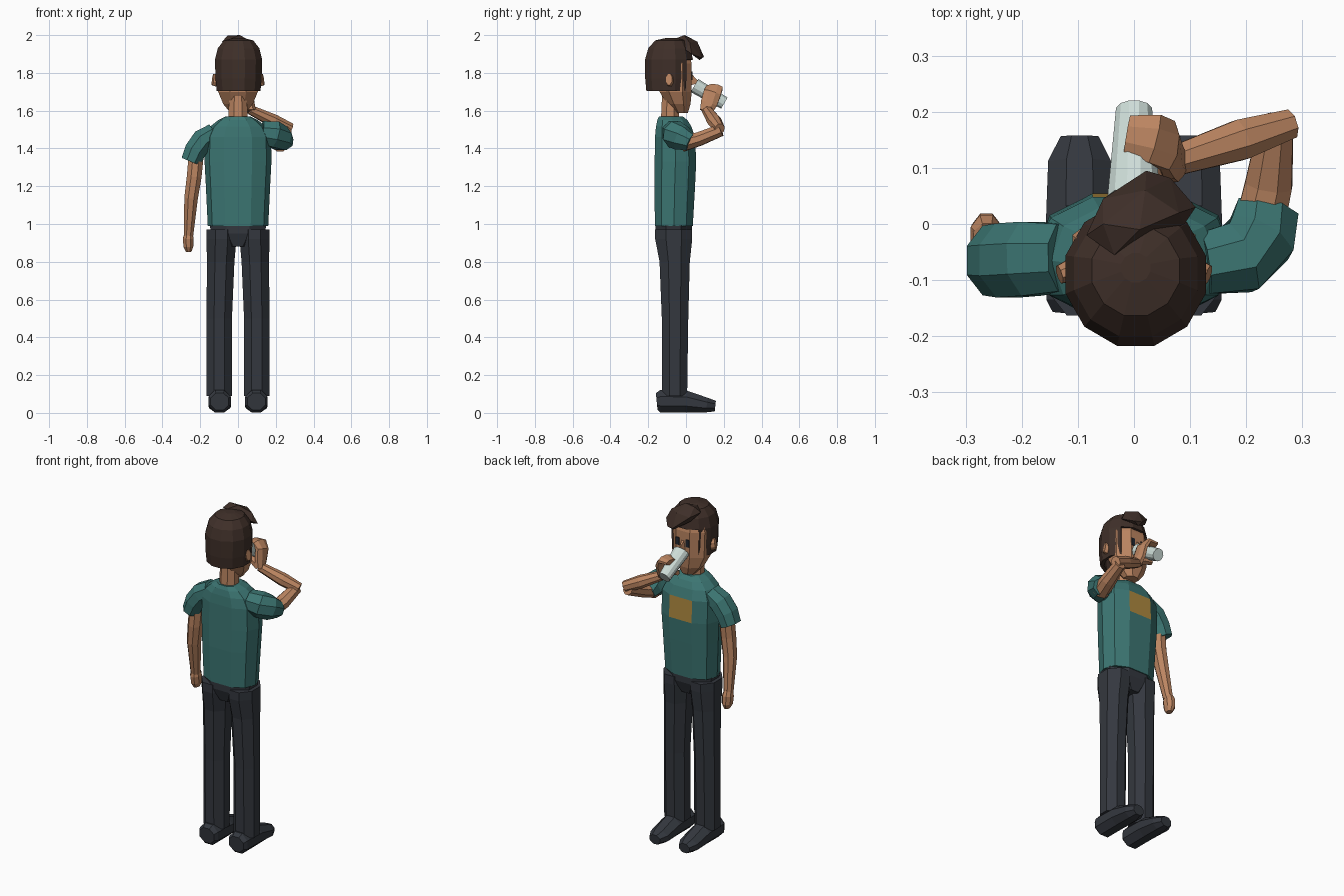
import bpy, bmesh, math
from mathutils import Vector


def mat(name, rgb):
    m = bpy.data.materials.new(name)
    m.diffuse_color = (*rgb, 1)
    return m


TEAL = mat("teal_cloth", (0.045, 0.18, 0.17))
SKIN = mat("skin", (0.50, 0.235, 0.12))
HAIR = mat("dark_brown", (0.05, 0.029, 0.022))
PANTS = mat("charcoal", (0.034, 0.039, 0.049))
CUP = mat("pale_grey", (0.62, 0.73, 0.69))
GOLD = mat("gold", (0.42, 0.25, 0.05))
NAVY = mat("navy_black", (0.015, 0.02, 0.03))


def finish(bm, name, material):
    bmesh.ops.recalc_face_normals(bm, faces=bm.faces[:])
    me = bpy.data.meshes.new(name)
    bm.to_mesh(me)
    bm.free()
    me.materials.append(material)
    ob = bpy.data.objects.new(name, me)
    bpy.context.collection.objects.link(ob)
    return ob


def ngon(n):
    """Unit section with flat sides facing the axes."""
    k = 1 / math.cos(math.pi / n)
    return [(k * math.sin((i + 0.5) * 2 * math.pi / n),
             k * math.cos((i + 0.5) * 2 * math.pi / n)) for i in range(n)]


def tube(name, material, stations, hint=(0, 1, 0), section=None, level=False):
    """Skin a section along stations of (x, y, z, side radius, up radius)."""
    section = section or ngon(8)
    pts = [Vector(s[:3]) for s in stations]
    bm = bmesh.new()
    rings = []
    for i, s in enumerate(stations):
        t = pts[min(i + 1, len(pts) - 1)] - pts[max(i - 1, 0)]
        if level:
            t = Vector((0, 0, 1))
        t.normalize()
        side = t.cross(Vector(hint)).normalized()
        up = side.cross(t)
        rings.append([bm.verts.new(pts[i] + side * a * s[3] + up * b * s[4])
                      for a, b in section])
    n = len(section)
    for r0, r1 in zip(rings, rings[1:]):
        for j in range(n):
            bm.faces.new((r0[j], r0[(j + 1) % n], r1[(j + 1) % n], r1[j]))
    bm.faces.new(rings[0])
    bm.faces.new(rings[-1])
    return finish(bm, name, material)


def hull(name, material, points):
    bm = bmesh.new()
    for p in points:
        bm.verts.new(p)
    bmesh.ops.convex_hull(bm, input=bm.verts[:])
    return finish(bm, name, material)


# Shirt body with a wide flat chest panel
half = [(0.42, 1), (0.85, 0.65), (1, 0), (0.85, -0.65), (0.42, -1)]
body = half + [(-a, b) for a, b in reversed(half)]
shirt = tube("shirt", TEAL, [
    (0, -0.064, 0.99, 0.160, 0.100), (0, -0.060, 1.20, 0.170, 0.108),
    (0, -0.056, 1.33, 0.177, 0.110), (0, -0.058, 1.46, 0.175, 0.106),
    (0, -0.065, 1.515, 0.148, 0.094), (0, -0.072, 1.55, 0.105, 0.080),
    (0, -0.080, 1.57, 0.065, 0.062)], section=body, level=True)

# Gold chest patch
shirt.data.materials.append(GOLD)
for p in shirt.data.polygons:
    if p.normal.y > 0.95 and 1.35 < p.center.z < 1.45:
        p.material_index = 1

# Hips, trouser legs and shoes
tube("hips", PANTS, [(0, -0.065, 0.88, 0.06, 0.07), (0, -0.065, 0.95, 0.14, 0.095),
                     (0, -0.065, 0.992, 0.15, 0.096)], level=True)
for s, label in ((-1, "left"), (1, "right")):
    tube(label + "_trouser_leg", PANTS, [
        (s * 0.099, -0.060, 0.09, 0.067, 0.066), (s * 0.099, -0.058, 0.50, 0.067, 0.070),
        (s * 0.092, -0.060, 0.80, 0.073, 0.080), (s * 0.087, -0.065, 0.92, 0.079, 0.098),
        (s * 0.087, -0.065, 0.97, 0.079, 0.098)], level=True)
    tube(label + "_shoe", PANTS, [
        (s * 0.097, -0.155, 0.060, 0.048, 0.045), (s * 0.097, -0.135, 0.062, 0.059, 0.060),
        (s * 0.097, 0.000, 0.060, 0.060, 0.058), (s * 0.097, 0.110, 0.041, 0.056, 0.039),
        (s * 0.097, 0.155, 0.036, 0.034, 0.028)], hint=(0, 0, 1))

# Neck and head
tube("neck", SKIN, [(0, -0.085, 1.54, 0.052, 0.048), (0, -0.08, 1.70, 0.046, 0.046)],
     level=True)
tube("head", SKIN, [
    (0, -0.025, 1.588, 0.040, 0.035), (0, -0.038, 1.635, 0.078, 0.062),
    (0, -0.055, 1.70, 0.105, 0.085), (0, -0.055, 1.85, 0.110, 0.085),
    (0, -0.070, 1.93, 0.090, 0.080)], level=True)
hull("nose", SKIN, [(-0.018, 0.025, 1.735), (0.018, 0.025, 1.735), (0, 0.068, 1.745),
                    (0, 0.066, 1.755), (-0.009, 0.025, 1.80), (0.009, 0.025, 1.80)])
for s, label in ((-1, "left"), (1, "right")):
    tube(label + "_ear", SKIN, [(s * 0.10, -0.08, 1.76, 0.024, 0.036),
                                (s * 0.133, -0.09, 1.765, 0.016, 0.030)], hint=(0, 0, 1))
    hull(label + "_eye", NAVY, [(s * 0.033 + a, b, 1.785 + c) for a in (-0.011, 0.011)
                                for b in (0.027, 0.034) for c in (-0.022, 0.022)])

# Hair cap opened around the face
hair = tube("hair", HAIR, [
    (0.003, -0.09, 1.705, 0.116, 0.120), (0.003, -0.09, 1.77, 0.122, 0.126),
    (0.003, -0.09, 1.87, 0.125, 0.127), (0.003, -0.088, 1.93, 0.110, 0.112),
    (0.003, -0.083, 1.972, 0.078, 0.080), (0.003, -0.078, 1.985, 0.026, 0.026)],
    section=ngon(12), level=True)
bm = bmesh.new()
bm.from_mesh(hair.data)
gone = [f for f in bm.faces if f.calc_center_median().z < 1.71
        or (f.calc_center_median().y > 0 and f.calc_center_median().z < 1.87)]
bmesh.ops.delete(bm, geom=gone, context='FACES')
bm.to_mesh(hair.data)
bm.free()
solid = hair.modifiers.new("thickness", 'SOLIDIFY')
solid.thickness = 0.02

# Swept fringe
hull("fringe", HAIR, [
    (-0.085, -0.02, 1.965), (-0.035, -0.055, 1.982), (-0.055, 0.0, 1.997),
    (0.01, -0.01, 2.0), (-0.055, 0.045, 1.95), (0.02, 0.06, 1.965), (0.08, 0.02, 1.96),
    (0.022, 0.095, 1.885), (0.065, 0.082, 1.88), (0.11, 0.03, 1.90),
    (0.03, 0.072, 1.868), (0.09, 0.0, 1.92), (-0.05, 0.03, 1.92)])

# Hanging left arm
tube("left_sleeve", TEAL, [
    (-0.125, -0.060, 1.485, 0.050, 0.060), (-0.185, -0.062, 1.445, 0.060, 0.066),
    (-0.225, -0.065, 1.39, 0.058, 0.066), (-0.250, -0.065, 1.33, 0.052, 0.062)])
tube("left_arm", SKIN, [
    (-0.220, -0.065, 1.38, 0.040, 0.044), (-0.232, -0.068, 1.25, 0.039, 0.042),
    (-0.248, -0.060, 1.14, 0.036, 0.038), (-0.262, -0.025, 0.94, 0.025, 0.027)])
tube("left_hand", SKIN, [
    (-0.262, -0.025, 0.955, 0.020, 0.026), (-0.263, -0.020, 0.925, 0.028, 0.036),
    (-0.263, -0.015, 0.88, 0.026, 0.034), (-0.260, -0.015, 0.852, 0.014, 0.020)])

# Raised right arm
tube("right_sleeve", TEAL, [
    (0.125, -0.070, 1.485, 0.055, 0.060), (0.190, -0.060, 1.475, 0.064, 0.070),
    (0.225, -0.025, 1.455, 0.062, 0.065), (0.238, 0.025, 1.432, 0.055, 0.045)],
    hint=(0, 0, 1))
tube("right_upper_arm", SKIN, [
    (0.220, -0.02, 1.425, 0.045, 0.042), (0.240, 0.07, 1.45, 0.042, 0.036),
    (0.254, 0.185, 1.497, 0.030, 0.032)], hint=(0, 0, 1))
tube("right_forearm", SKIN, [
    (0.278, 0.178, 1.503, 0.026, 0.030), (0.19, 0.150, 1.545, 0.036, 0.034),
    (0.065, 0.110, 1.605, 0.026, 0.024)], hint=(0, 0, 1))

# Hand curled around the cup
tube("right_hand", SKIN, [
    (0.070, 0.105, 1.595, 0.025, 0.032), (0.065, 0.122, 1.64, 0.022, 0.044),
    (0.060, 0.140, 1.695, 0.020, 0.046), (0.035, 0.152, 1.723, 0.018, 0.044),
    (-0.012, 0.160, 1.718, 0.014, 0.034)])
tube("right_thumb", SKIN, [
    (0.068, 0.10, 1.61, 0.020, 0.022), (0.03, 0.105, 1.635, 0.018, 0.022),
    (-0.025, 0.115, 1.64, 0.012, 0.016)], section=ngon(6))
tube("cup", CUP, [(0, 0.045, 1.733, 0.047, 0.040), (0, 0.203, 1.640, 0.032, 0.034)],
     hint=(0, 0, 1), section=ngon(12))
